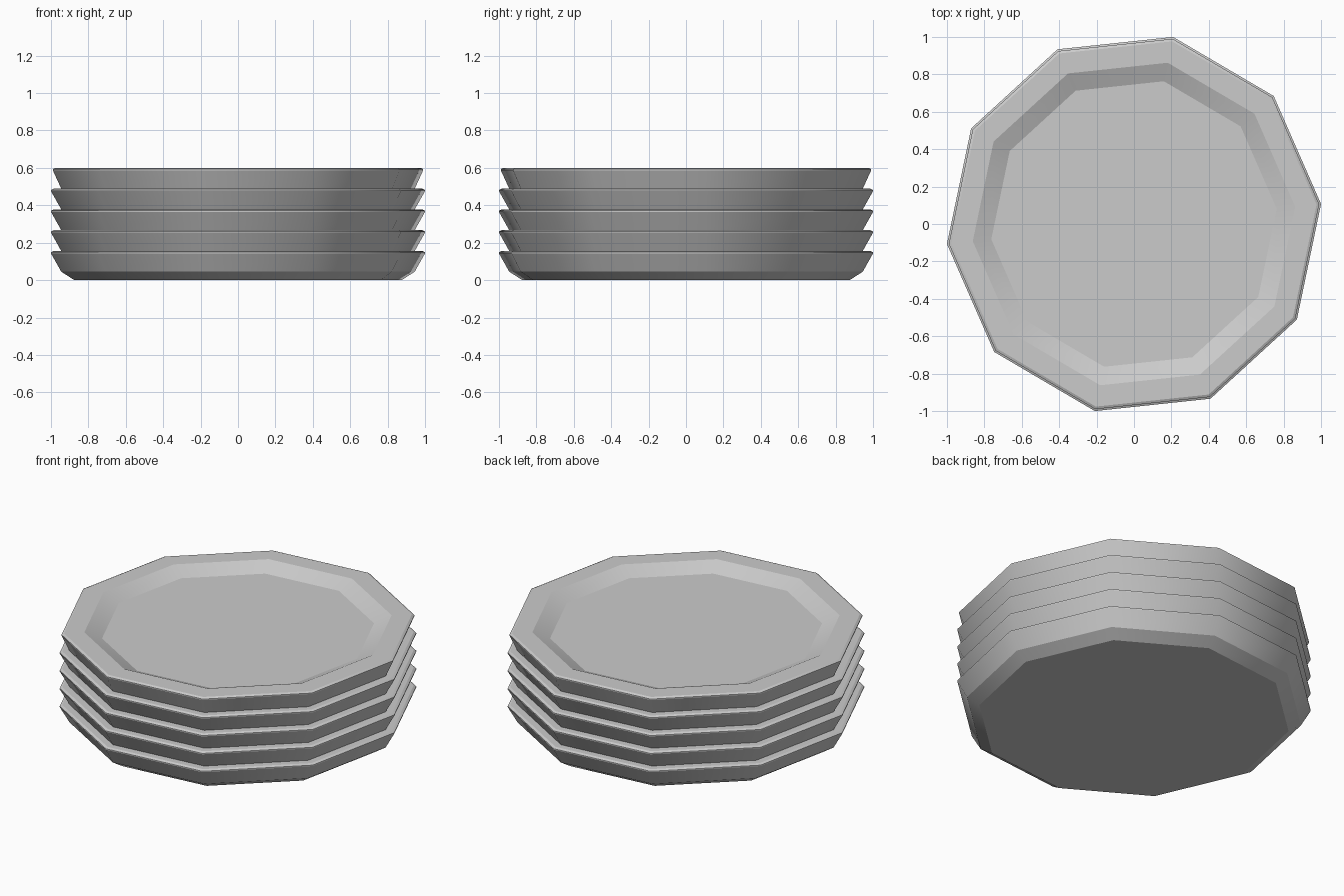
import bpy, bmesh
from math import cos, sin, radians

if "Cube" in bpy.data.objects:
    bpy.data.objects.remove(bpy.data.objects["Cube"])

SIDES, PHASE = 10, radians(6)
RX, RY = 1.0055, 1.0225      # slightly oval ten-sided outline
STEP = 0.111                 # stacking distance

# plate section from foot to well: (relative radius, height)
PROFILE = [(0.875, 0.0), (0.945, 0.045), (1.0, 0.143), (1.0, 0.149),
           (0.986, 0.156), (0.862, 0.156), (0.763, 0.112)]


def make_plate(name, z, size):
    bm = bmesh.new()
    rings = []
    for r, h in PROFILE:
        ring = []
        for i in range(SIDES):
            a = PHASE + radians(360 / SIDES) * i
            k = min(r, r * size) if r > 0.95 else r
            ring.append(bm.verts.new((RX * k * cos(a), RY * k * sin(a), z + h)))
        rings.append(ring)
    # walls
    for lo, hi in zip(rings, rings[1:]):
        for i in range(SIDES):
            j = (i + 1) % SIDES
            bm.faces.new((lo[i], lo[j], hi[j], hi[i])).smooth = True
    # foot and well
    bm.faces.new(rings[0][::-1])
    bm.faces.new(rings[-1])
    # crisp horizontal edges, smooth around the outline
    for e in bm.edges:
        a, b = e.verts
        if abs(a.co.z - b.co.z) < 1e-5:
            e.smooth = False
    bmesh.ops.recalc_face_normals(bm, faces=bm.faces)
    mesh = bpy.data.meshes.new(name)
    bm.to_mesh(mesh)
    bm.free()
    obj = bpy.data.objects.new(name, mesh)
    bpy.context.collection.objects.link(obj)


# stack of five plates, the top one with a slightly narrower rim
for n in range(5):
    make_plate(f"plate_{n + 1}", n * STEP, 0.99 if n == 4 else 1.0)
